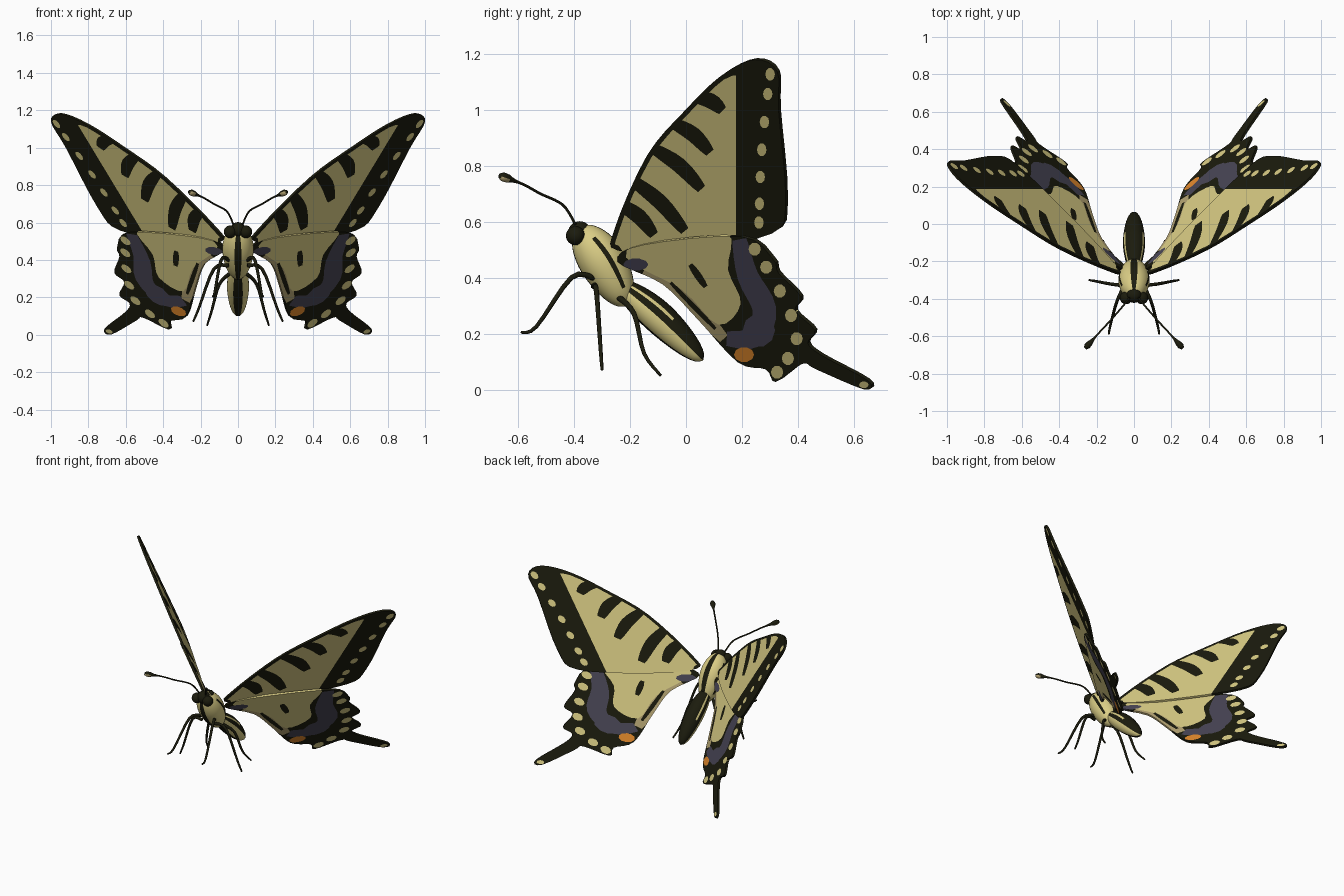
import bpy, math
from mathutils import Vector, geometry

if "Cube" in bpy.data.objects:
    bpy.data.objects.remove(bpy.data.objects["Cube"])


def material(name, rgb):
    m = bpy.data.materials.new(name)
    m.diffuse_color = (*rgb, 1)
    m.use_nodes = True
    m.node_tree.nodes["Principled BSDF"].inputs["Base Color"].default_value = m.diffuse_color
    return m


MATS = [material("black", (0.011, 0.011, 0.004)),
        material("yellow", (0.70, 0.61, 0.235)),
        material("blue grey", (0.065, 0.06, 0.092)),
        material("orange", (0.76, 0.25, 0.025)),
        material("tan", (0.46, 0.37, 0.17))]
BLACK, YELLOW, BLUE, ORANGE, TAN = range(5)


def spline(pts, n, closed=False):
    """Catmull-Rom curve through points of any dimension."""
    p = [Vector(q) for q in pts]
    k = len(p)
    out = []
    for i in range(k if closed else k - 1):
        if closed:
            a, b, c, d = (p[(i + j) % k] for j in (-1, 0, 1, 2))
        else:
            a, b, c, d = p[max(i - 1, 0)], p[i], p[i + 1], p[min(i + 2, k - 1)]
        for s in range(n):
            t = s / n
            out.append(b + (c - a) * (t / 2) + (a * 2 - b * 5 + c * 4 - d) * (t * t / 2)
                       + (b * 3 - a - c * 3 + d) * (t ** 3 / 2))
    return out if closed else out + [p[-1]]


def make_object(name, verts, faces, mats, smooth):
    me = bpy.data.meshes.new(name)
    me.from_pydata(verts, [], faces)
    for m in MATS:
        me.materials.append(m)
    for poly, m in zip(me.polygons, mats):
        poly.material_index = m
        poly.use_smooth = smooth
    ob = bpy.data.objects.new(name, me)
    bpy.context.collection.objects.link(ob)
    return ob


# ---- flat wing patterns, drawn in the side plane (y, z) ----
def stroke(pts, w):
    """A band along a path, narrower at its ends."""
    p = spline(pts, 4)
    left, right = [], []
    for i, q in enumerate(p):
        t = (p[min(i + 1, len(p) - 1)] - p[max(i - 1, 0)]).normalized()
        side = Vector((-t.y, t.x)) * w * (0.3 + 0.2 * math.sin(math.pi * i / (len(p) - 1)))
        left.append(q + side)
        right.append(q - side)
    return left + right[::-1]


def spot(c, ry, rz):
    return [Vector((c[0] + ry * math.cos(a * math.pi / 5), c[1] + rz * math.sin(a * math.pi / 5)))
            for a in range(10)]


def inset(poly, d):
    out = []
    for i, q in enumerate(poly):
        t = (poly[(i + 1) % len(poly)] - poly[i - 1]).normalized()
        out.append(q + Vector((t.y, -t.x)) * d)
    return out


def inside(pt, poly):
    hit = False
    for i in range(len(poly)):
        a, b = poly[i - 1], poly[i]
        if (a.y > pt.y) != (b.y > pt.y):
            if pt.x < a.x + (pt.y - a.y) * (b.x - a.x) / (b.y - a.y):
                hit = not hit
    return hit


def wing(name, layers, plane):
    """Cut the outline (first layer) along all pattern shapes, then lay it on a tilted plane."""
    pts, edges = [], []
    for _, poly in layers:
        o, k = len(pts), len(poly)
        pts += poly
        edges += [(o + i, o + (i + 1) % k) for i in range(k)]
    res = geometry.delaunay_2d_cdt(pts, edges, [], 0, 1e-5)
    vs, tris, mats = res[0], [], []
    for f in res[2]:
        c = sum((vs[i] for i in f), Vector((0, 0))) / len(f)
        if inside(c, layers[0][1]):
            tris.append(list(f))
            mats.append([m for m, poly in layers if inside(c, poly)][-1])
    a, b, c = plane
    for side, s in (("right", 1), ("left", -1)):
        verts = [(s * (a + b * v.x + c * v.y), v.x, v.y) for v in vs]
        ob = make_object(side + "_" + name, verts, [t[::s] for t in tris], mats, False)
        sol = ob.modifiers.new("thickness", "SOLIDIFY")
        sol.thickness = 0.014
        sol.offset = 0


# forewing: black edge, yellow field open at the rear edge, slanted stripes, margin spots
outline = spline([(-.24, .5), (-.25, .58), (-.135, .84), (0, 1.0), (.13, 1.125), (.25, 1.182),
                  (.33, 1.14), (.335, 1.0), (.36, .68), (.31, .56), (0, .5)], 4, True)
field = [Vector((min(q.x, .183), min(q.y, 1.125) - (.05 if q.y < .57 and q.x > -.2 else 0)))
         for q in inset(outline, .017)]
fore = [(BLACK, outline), (YELLOW, field)]
for y0, z0, y1, z1 in [(-.24, .67, -.11, .555), (-.2, .76, .0, .57), (-.12, .87, .06, .72),
                       (-.05, .96, .09, .85), (.03, 1.05, .135, 1.0)]:
    mid = ((y0 + y1) / 2 + .01, (z0 + z1) / 2 + .01)
    fore.append((BLACK, stroke([(y0, z0), mid, (y1, z1)], .055)))
for q in spline([(.305, 1.13), (.275, .86), (.265, .6)], 3):
    fore.append((YELLOW, spot(q, .017, .023)))
wing("forewing", fore, (.005, .913, .604))

# hindwing: scalloped and tailed outline, blue band, orange eye spot, margin spots
outline = spline([(-.24, .46), (-.15, .52), (.2, .55), (.315, .47), (.335, .42), (.415, .335),
                  (.395, .285), (.465, .215), (.44, .17), (.49, .125), (.655, .035), (.64, .004),
                  (.47, .075), (.42, .095), (.325, .03), (.29, .075), (.19, .1), (.05, .25),
                  (-.08, .38)], 4, True)
field = spline([(-.21, .475), (-.1, .56), (.15, .565), (.155, .43), (.2, .31), (.12, .235),
                (-.01, .36)], 4, True)
hind = [(BLACK, outline),
        (TAN, stroke([(-.15, .42), (-.01, .34), (.14, .185)], .06)),
        (YELLOW, field),
        (BLUE, stroke([(.195, .54), (.225, .41), (.285, .29), (.25, .19), (.15, .185)], .085)),
        (BLUE, spot((.265, .215), .058, .06)),
        (BLUE, spot((-.175, .45), .045, .022)),
        (BLACK, stroke([(-.05, .385), (.11, .22)], .018)),
        (BLACK, stroke([(.02, .45), (.075, .37)], .026)),
        (ORANGE, spot((.212, .128), .036, .027)),
        (YELLOW, spot((.64, .02), .017, .012))]
for q in spline([(.25, .505), (.34, .355), (.4, .185), (.33, .065)], 2):
    hind.append((YELLOW, spot(q, .022, .024)))
wing("hindwing", hind, (.012, 1.03, .65))


# ---- round parts lofted along a path, with a radius rule and a colour rule ----
def tube(name, path, radius, sides, rule, n):
    p = spline(path, n)
    last = len(p) - 1
    verts, faces, mats = [], [], []
    for i, q in enumerate(p):
        t = (p[min(i + 1, last)] - p[max(i - 1, 0)]).normalized()
        u = Vector((1, 0, 0)).cross(t).normalized()
        v = t.cross(u)
        for k in range(sides):
            a = 2 * math.pi * k / sides
            verts.append(q + (v * math.cos(a) + u * math.sin(a)) * radius(i / last))
    for i in range(last):
        for k in range(sides):
            o, j = i * sides, (k + 1) % sides
            faces.append((o + k, o + j, o + sides + j, o + sides + k))
            mats.append(rule(i / last, 2 * math.pi * (k + .5) / sides))
    faces += [tuple(range(sides))[::-1], tuple(range(last * sides, len(verts)))]
    make_object(name, verts, faces, mats + [mats[0], mats[-1]], True)


def thorax_colour(t, a):
    stripe = abs(math.cos(a)) < .28 or (.2 < math.sin(a) < .45 and .2 < t < .8)
    return BLACK if stripe else YELLOW


def abdomen_colour(t, a):
    h = math.sin(a)
    return YELLOW if -.88 < h < -.05 or (.5 < h < .65 and t < .6) else BLACK


def bulge(r):
    return lambda t: .004 + r * max(math.sin(math.pi * t), 0) ** .65


tube("thorax", [(0, -.385, .58), (0, -.3, .46), (0, -.21, .3)], bulge(.08), 28, thorax_colour, 10)
tube("abdomen", [(0, -.25, .385), (0, -.1, .26), (0, .06, .105)], bulge(.055), 28, abdomen_colour, 10)


def ball(name, loc, r):
    bpy.ops.mesh.primitive_uv_sphere_add(segments=20, ring_count=12, radius=r, location=loc)
    ob = bpy.context.object
    ob.name = name
    ob.data.materials.append(MATS[BLACK])
    bpy.ops.object.shade_smooth()


ball("head", (0, -.38, .56), .042)

LEGS = {"front": [(.05, -.33, .4), (.09, -.41, .4), (.125, -.535, .225), (.135, -.59, .205)],
        "middle": [(.05, -.33, .37), (.13, -.32, .35), (.21, -.305, .14), (.24, -.3, .07)],
        "hind": [(.04, -.24, .33), (.1, -.185, .27), (.14, -.15, .13), (.165, -.09, .05)]}
FEELER = [(.025, -.395, .59), (.06, -.44, .66), (.13, -.52, .7), (.19, -.585, .735), (.26, -.664, .764)]
for side, s in (("right", 1), ("left", -1)):
    ball(side + "_eye", (s * .042, -.395, .55), .034)
    # clubbed antennae with pale tips
    tube(side + "_antenna", [(s * x, y, z) for x, y, z in FEELER],
         lambda t: .005 + .013 * math.exp(-((t - .93) / .07) ** 2), 10,
         lambda t, a: TAN if t > .88 and math.sin(a) > .1 else BLACK, 5)
    for name, pts in LEGS.items():
        tube(side + "_" + name + "_leg", [(s * x, y, z) for x, y, z in pts],
             lambda t: .011 - .006 * t, 8, lambda t, a: BLACK, 4)
